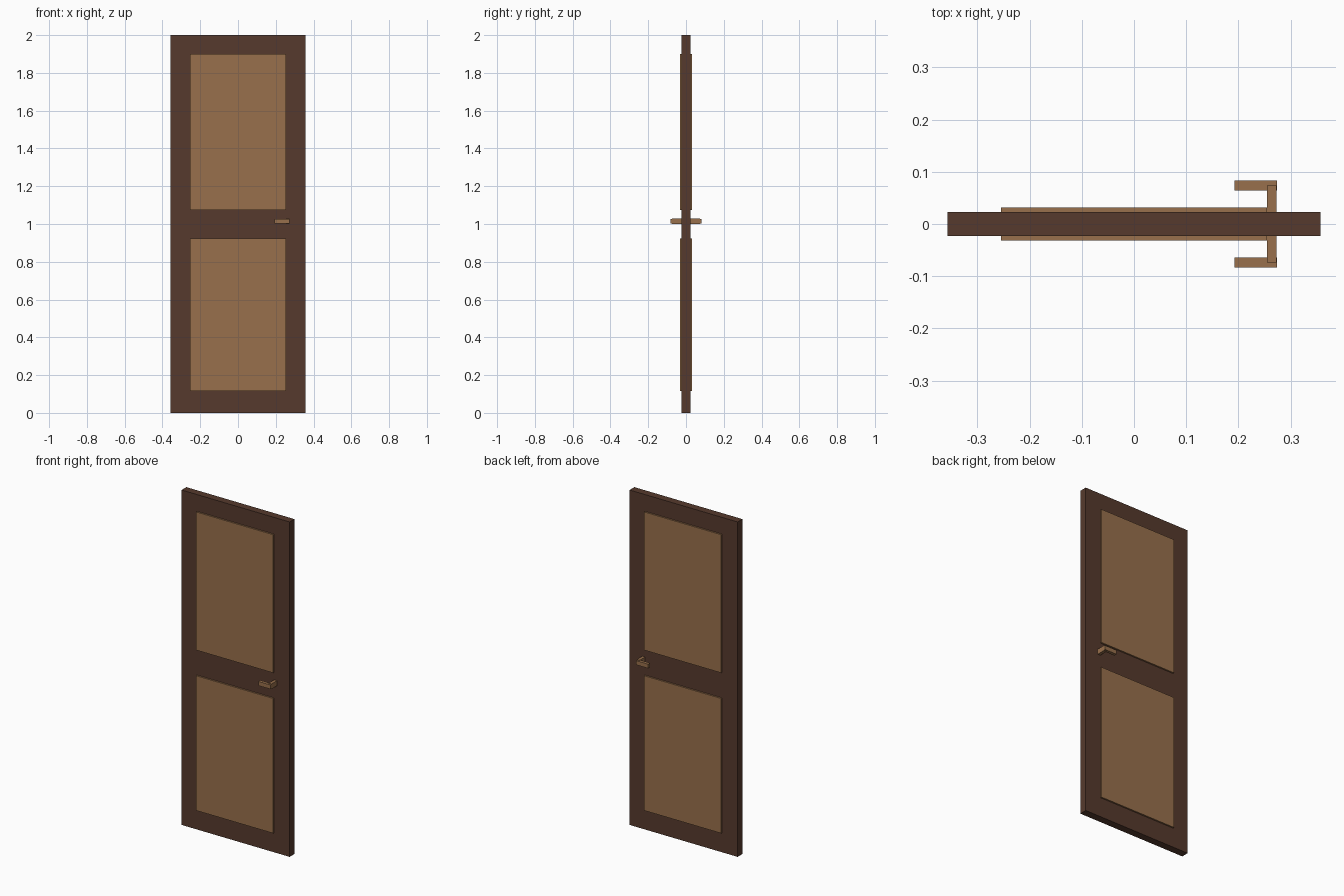
import bpy

cube = bpy.data.objects.get("Cube")
if cube:
    bpy.data.objects.remove(cube, do_unlink=True)


def make_material(name, color):
    mat = bpy.data.materials.new(name)
    mat.use_nodes = True
    mat.diffuse_color = color
    mat.node_tree.nodes["Principled BSDF"].inputs["Base Color"].default_value = color
    return mat


dark_wood = make_material("dark_wood", (0.093, 0.042, 0.026, 1))
light_wood = make_material("light_wood", (0.314, 0.162, 0.072, 1))


def box(name, x, y, z, mat):
    """Box spanning the (low, high) range on each axis."""
    spans = (x, y, z)
    bpy.ops.mesh.primitive_cube_add(size=1, location=[sum(s) / 2 for s in spans])
    obj = bpy.context.object
    obj.name = name
    obj.scale = [abs(s[1] - s[0]) for s in spans]
    bpy.ops.object.transform_apply(location=False, rotation=False, scale=True)
    obj.data.materials.append(mat)
    return obj


# Door slab
box("door_slab", (-0.357, 0.357), (-0.0225, 0.0225), (0, 2), dark_wood)

# Raised panels, standing proud on both faces
for name, z in (("lower_panel", (0.117, 0.922)), ("upper_panel", (1.075, 1.9))):
    box(name, (-0.255, 0.255), (-0.0318, 0.0318), z, light_wood)

# Lever handles, one on each face
for side, s in (("front", -1), ("back", 1)):
    box(side + "_handle_stem", (0.2545, 0.273), (s * 0.02, s * 0.0735),
        (0.999, 1.03), light_wood)
    box(side + "_handle_lever", (0.192, 0.2735), (s * 0.0645, s * 0.083),
        (1.002, 1.027), light_wood)
